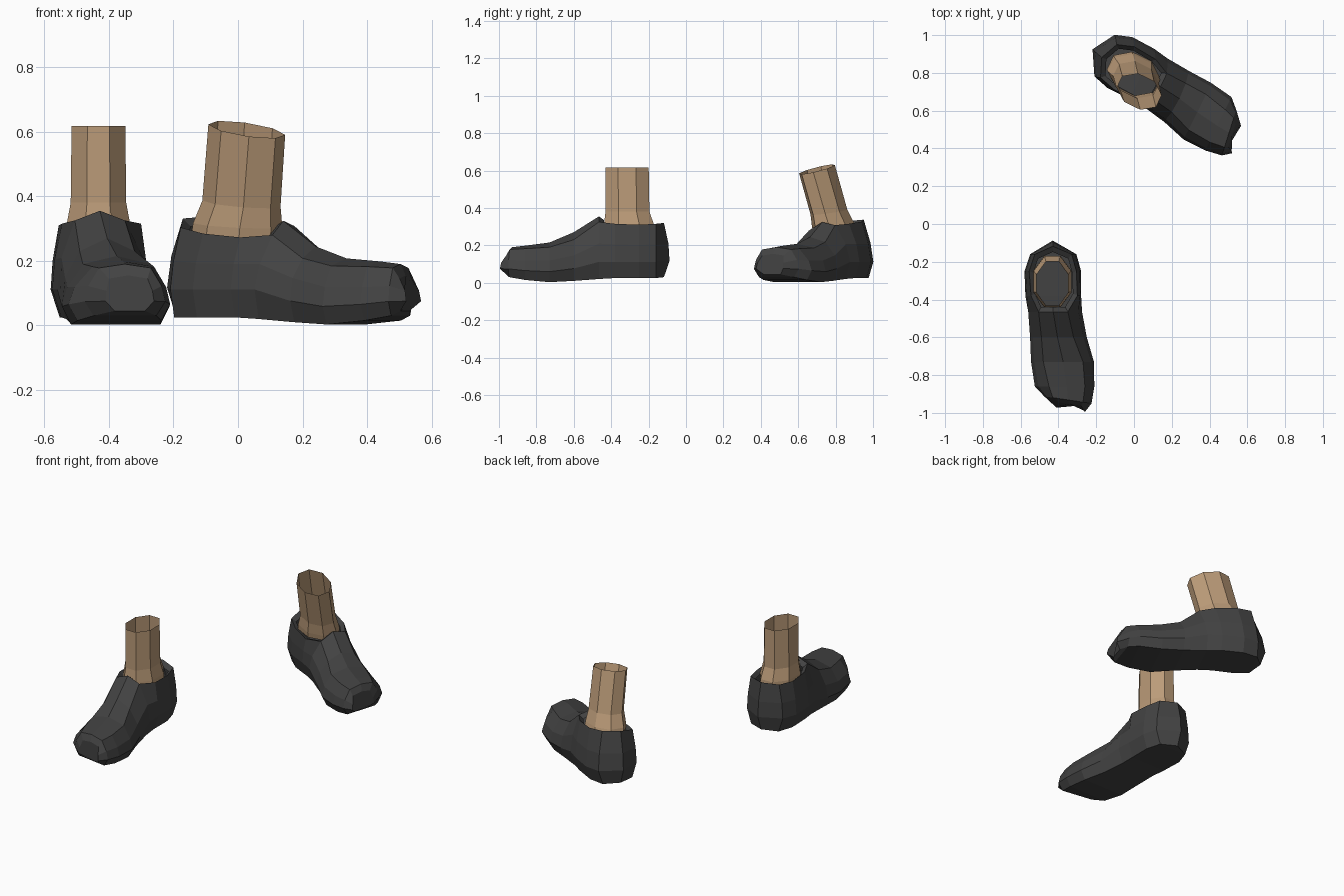
import bpy, bmesh, math
from mathutils import Matrix, Vector

if "Cube" in bpy.data.objects:
    bpy.data.objects.remove(bpy.data.objects["Cube"])


def material(name, rgb):
    m = bpy.data.materials.new(name)
    m.diffuse_color = (*rgb, 1)
    m.use_nodes = True
    m.node_tree.nodes["Principled BSDF"].inputs["Base Color"].default_value = m.diffuse_color
    return m


GREY = material("dark grey", (0.055, 0.055, 0.055))
TAN = material("tan skin", (0.50, 0.33, 0.19))


def clamp(v):
    return max(0.0, min(1.0, v))


# Shoe cross-sections from toe to heel:
# y, outer x, inner x, sole z, shoulder z, outer shoulder x, inner shoulder x, ridge z, bulge, slant
SECTIONS = [
    (-.995, -.41, -.26, .045, .145, -.40, -.28, .155, .03, .15),
    (-.95, -.475, -.225, .030, .178, -.43, -.27, .190, 0, .15),
    (-.86, -.525, -.210, .015, .182, -.45, -.26, .198, 0, 0),
    (-.73, -.545, -.212, .003, .190, -.48, -.27, .215, 0, 0),
    (-.60, -.550, -.250, .010, .230, -.49, -.32, .270, 0, 0),
    (-.465, -.560, -.275, .020, .325, -.505, -.35, .355, 0, 0),
    (-.38, -.575, -.280, .025, .315, -.545, -.30, None, 0, 0),
    (-.25, -.580, -.280, .025, .310, -.555, -.305, None, 0, 0),
    (-.16, -.550, -.305, .025, .315, -.525, -.33, None, 0, 0),
    (-.088, -.43, -.43, .030, .320, -.43, -.43, None, -.03, 0),
]


def section_points(s):
    y, xo, xi, zb, zs, so, si, zt, bulge, slant = s
    inset = min(.028, (xi - xo) / 2)

    def at(x, h, b):
        return Vector((x, y + bulge * b + slant * (xi - x), zb + (zs - zb) * h))

    outer = [at(xo + inset, 0, 1), at(xo, .3, 0),
             at(xo + (so - xo) * .25, .62, .2), at(so, 1, 1)]
    inner = [at(si, 1, 1), at(xi + (si - xi) * .25, .62, .2),
             at(xi, .3, 0), at(xi - inset, 0, 1)]
    top = []
    if zt:
        top = [at((so + si) / 2, 1, 1)]
        top[0].z = zt
    return outer, top, inner


def finish(bm, name, mat, place):
    for v in bm.verts:
        v.co = place(v.co)
    bmesh.ops.recalc_face_normals(bm, faces=bm.faces)
    me = bpy.data.meshes.new(name)
    bm.to_mesh(me)
    bm.free()
    me.materials.append(mat)
    ob = bpy.data.objects.new(name, me)
    bpy.context.collection.objects.link(ob)


def build_shoe(name, place):
    bm = bmesh.new()
    rows = [[[bm.verts.new(p) for p in part] for part in section_points(s)]
            for s in SECTIONS]
    # toe cap
    bm.faces.new(sum(rows[0], []))
    for a, b in zip(rows, rows[1:]):
        # side walls, then sole
        for side in (0, 2):
            for i in range(3):
                bm.faces.new((a[side][i], a[side][i + 1], b[side][i + 1], b[side][i]))
        bm.faces.new((a[0][0], b[0][0], b[2][3], a[2][3]))
        # instep, left open behind the tongue
        if b[1]:
            bm.faces.new((a[0][3], a[1][0], b[1][0], b[0][3]))
            bm.faces.new((a[1][0], a[2][0], b[2][0], b[1][0]))
    bmesh.ops.remove_doubles(bm, verts=bm.verts, dist=.0005)
    # rim folded in towards the ankle
    rim = [e for e in bm.edges if e.is_boundary]
    new = bmesh.ops.extrude_edge_only(bm, edges=rim)["geom"]
    for v in new:
        if isinstance(v, bmesh.types.BMVert):
            v.co.x = -.43 + (v.co.x + .43) * .82
            v.co.y = -.305 + (v.co.y + .305) * .84
            v.co.z -= .02
    finish(bm, name, GREY, place)


def build_ankle(name, place):
    bm = bmesh.new()
    rings = []
    # z, x radius, y radius, centre y
    for z, rx, ry, cy in ((.275, .110, .148, -.305), (.31, .107, .145, -.305),
                          (.38, .093, .127, -.313), (.617, .090, .125, -.315)):
        ring = []
        for i in range(8):
            t = math.radians(22.5 + 45 * i)
            ring.append(bm.verts.new((-.432 + rx * math.cos(t), cy + ry * math.sin(t), z)))
        rings.append(ring)
    for a, b in zip(rings, rings[1:]):
        for i in range(8):
            j = (i + 1) % 8
            bm.faces.new((a[i], a[j], b[j], b[i]))
    finish(bm, name, TAN, place)


TURN = Matrix.Rotation(math.radians(64), 3, 'Z')


def mirrored(p):
    return Vector((-(p.x + .43), p.y + .31, p.z))


# second shoe: mirrored, turned, with its collar pulled towards the leaning leg
def place_left_shoe(p):
    q = mirrored(p)
    w = clamp((q.z - .15) / .17) * clamp((q.y + .5) / .3)
    dz = w * (-.012 + .18 * q.x + .12 * q.y)
    r = TURN @ q
    return r + Vector((-.02 + .022 * w, .828 - .03 * w, dz))


# second ankle: mirrored, turned and leaning
def place_left_ankle(p):
    q = mirrored(p)
    t = (q.z - .3) / .32
    r = TURN @ q
    dz = clamp(t + .3) * (-.10 * r.x + .22 * r.y) - .01 * t
    return r + Vector((.002 + .02 * t, .785 - .085 * t, dz))


build_shoe("right_shoe", lambda p: p)
build_ankle("right_ankle", lambda p: p)
build_shoe("left_shoe", place_left_shoe)
build_ankle("left_ankle", place_left_ankle)
